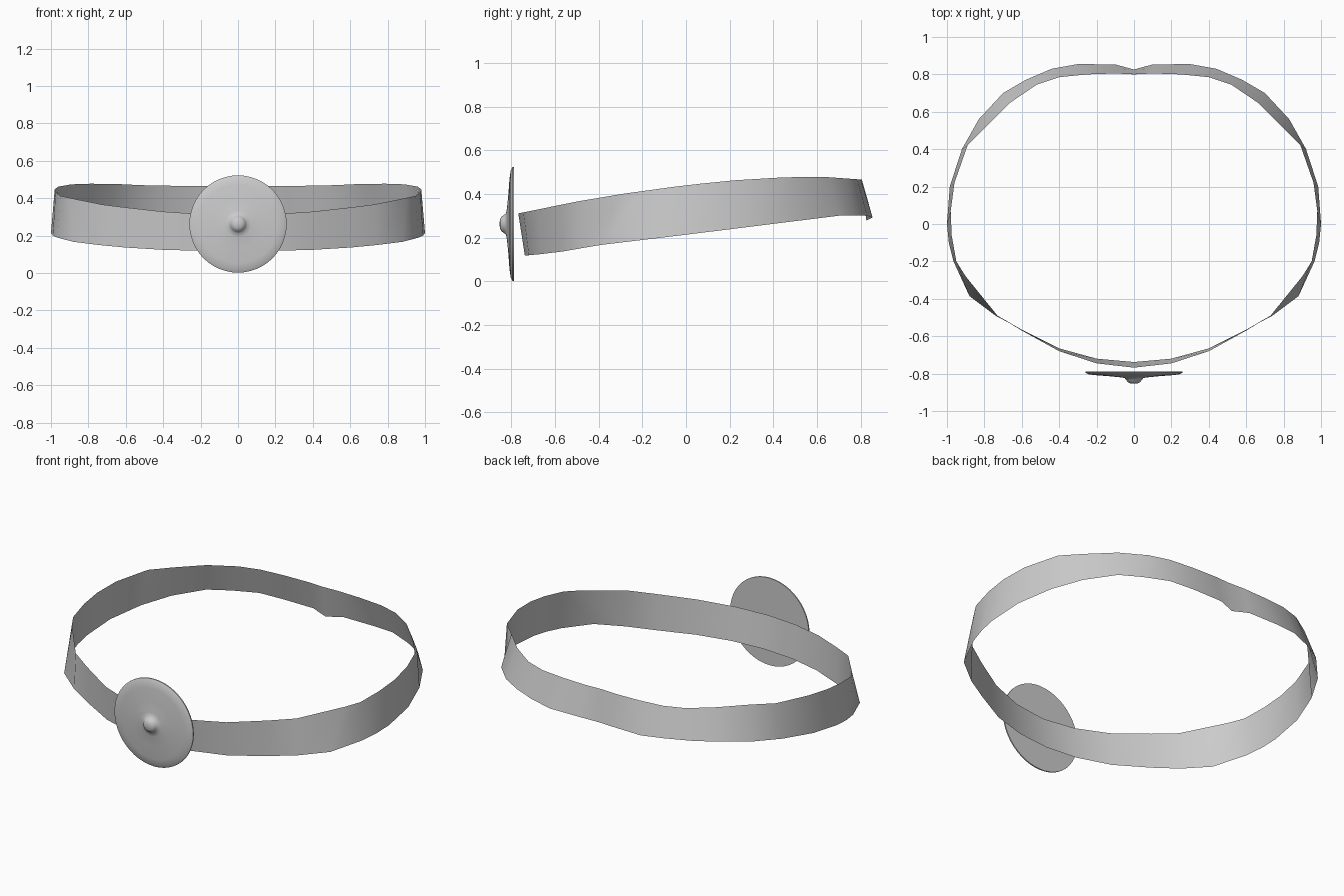
import bpy
import bmesh
import math
from mathutils import Matrix, Vector

default_cube = bpy.data.objects.get("Cube")
if default_cube:
    bpy.data.objects.remove(default_cube, do_unlink=True)


def make_material(name, colour):
    material = bpy.data.materials.new(name)
    material.use_nodes = True
    material.diffuse_color = colour
    material.node_tree.nodes["Principled BSDF"].inputs["Base Color"].default_value = colour
    return material


def make_object(name, bm, material):
    mesh = bpy.data.meshes.new(name)
    bm.to_mesh(mesh)
    bm.free()
    mesh.materials.append(material)
    obj = bpy.data.objects.new(name, mesh)
    bpy.context.collection.objects.link(obj)
    return obj


def smooth(obj, degrees):
    bpy.ops.object.select_all(action='DESELECT')
    obj.select_set(True)
    bpy.context.view_layer.objects.active = obj
    bpy.ops.object.shade_smooth_by_angle(angle=math.radians(degrees))


def height_at(y, curve):
    """Linear interpolation of an edge height along the depth of the band."""
    for (y_a, z_a), (y_b, z_b) in zip(curve, curve[1:]):
        if y <= y_b:
            return z_a + (z_b - z_a) * (y - y_a) / (y_b - y_a)
    return curve[-1][1]


grey = make_material("plain grey", (0.6, 0.6, 0.6, 1))

# Headband: upper and lower edges of one half, from the back to the front
upper_plan = [(0, .8), (.1, .805), (.25, .8), (.4, .785), (.52, .745), (.66, .65),
              (.79, .52), (.89, .42), (.96, .22), (.98, .07), (.975, -.06), (.95, -.2),
              (.9, -.28), (.73, -.49), (.6, -.57), (.4, -.68), (.2, -.745), (0, -.768)]
lower_plan = [(0, .826), (.1, .853), (.3, .855), (.44, .83), (.58, .77), (.7, .7),
              (.83, .56), (.92, .4), (.985, .2), (1, 0), (.99, -.1), (.965, -.2),
              (.88, -.385), (.74, -.49), (.6, -.565), (.4, -.665), (.2, -.72), (0, -.738)]
upper_heights = [(-.77, .31), (-.4, .385), (0, .44), (.3, .47), (.6, .48), (.81, .465)]
lower_heights = [(-.74, .117), (-.6, .13), (-.4, .165), (0, .213), (.7, .3), (.83, .3), (.86, .288)]

bm = bmesh.new()
upper = [bm.verts.new((x, y, height_at(y, upper_heights))) for x, y in upper_plan]
lower = [bm.verts.new((x, y, height_at(y, lower_heights))) for x, y in lower_plan]
lower[0].co.z = .278
for i in range(len(upper) - 1):
    bm.faces.new((upper[i], upper[i + 1], lower[i + 1], lower[i]))
headband = make_object("headband", bm, grey)
mirror = headband.modifiers.new("mirror", 'MIRROR')
mirror.use_clip = True
smooth(headband, 60)

# Round front disc with its central boss, turned from one profile
profile = [(0, -.788), (.26, -.788), (.26, -.795), (.245, -.803), (.21, -.808),
           (.13, -.814), (.07, -.82), (.05, -.824), (.041, -.834), (.034, -.845),
           (.02, -.852), (0, -.854)]
bm = bmesh.new()
points = [bm.verts.new((radius, y, 0)) for radius, y in profile]
edges = [bm.edges.new(pair) for pair in zip(points, points[1:])]
bmesh.ops.spin(bm, geom=points + edges, cent=(0, 0, 0), axis=(0, 1, 0),
               angle=math.tau, steps=48, use_merge=True)
bmesh.ops.remove_doubles(bm, verts=bm.verts, dist=.0005)
bmesh.ops.recalc_face_normals(bm, faces=bm.faces)
bm.transform(Matrix.Translation(Vector((0, 0, .262))))
front_disc = make_object("front_disc", bm, grey)
smooth(front_disc, 50)
